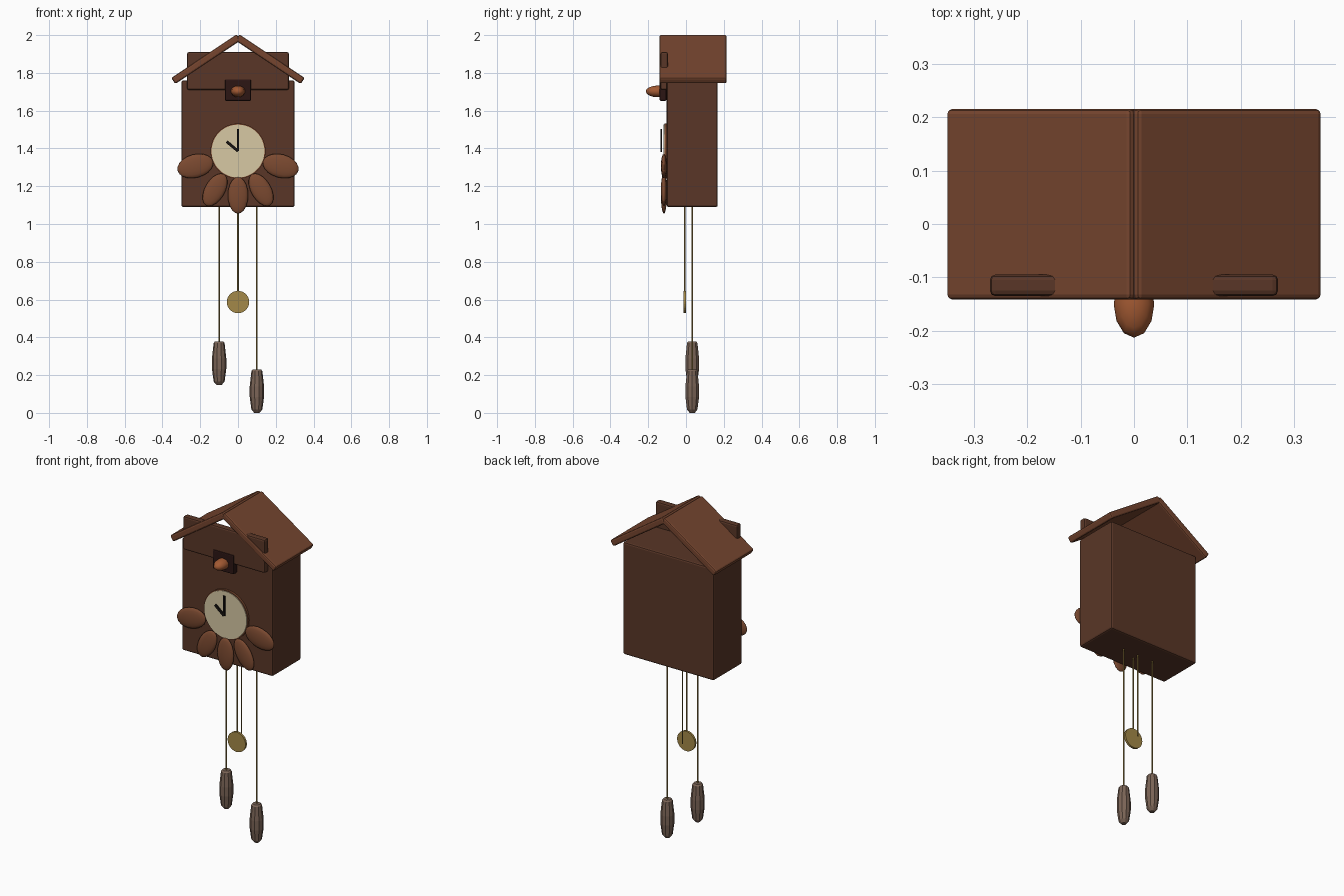
import bpy, bmesh
from math import radians, sin, cos, pi
from mathutils import Matrix, Vector

cube = bpy.data.objects.get("Cube")
if cube:
    bpy.data.objects.remove(cube, do_unlink=True)


def material(name, rgb):
    m = bpy.data.materials.new(name)
    m.use_nodes = True
    m.diffuse_color = (*rgb, 1)
    m.node_tree.nodes["Principled BSDF"].inputs["Base Color"].default_value = (*rgb, 1)
    return m


WALNUT = material("dark walnut", (0.1, 0.037, 0.02))
ROOF = material("roof wood", (0.18, 0.06, 0.028))
CARVED = material("carved wood", (0.2, 0.068, 0.03))
BIRD = material("orange wood", (0.36, 0.1, 0.032))
DOOR = material("door shadow", (0.025, 0.008, 0.007))
CREAM = material("cream dial", (0.68, 0.58, 0.37))
BLACK = material("black hands", (0.008, 0.006, 0.005))
BRASS = material("brass", (0.37, 0.25, 0.065))
IRON = material("weight brown", (0.2, 0.13, 0.095))


def finish(bm, name, mat, matrix=Matrix(), smooth=False):
    mesh = bpy.data.meshes.new(name)
    bmesh.ops.recalc_face_normals(bm, faces=bm.faces)
    for f in bm.faces:
        f.smooth = smooth
    bm.to_mesh(mesh)
    bm.free()
    mesh.materials.append(mat)
    ob = bpy.data.objects.new(name, mesh)
    ob.matrix_world = matrix
    bpy.context.collection.objects.link(ob)
    return ob


def block(name, mat, centre, size, turn=0, bevel=0):
    """Box turned about the y axis, with optional chamfered edges."""
    bm = bmesh.new()
    bmesh.ops.create_cube(bm, size=1)
    bmesh.ops.scale(bm, vec=size, verts=bm.verts)
    if bevel:
        bmesh.ops.bevel(bm, geom=bm.edges[:], offset=bevel, segments=2,
                        profile=0.5, affect='EDGES')
    return finish(bm, name, mat, Matrix.Translation(centre) @ Matrix.Rotation(turn, 4, 'Y'))


def ellipsoid(name, mat, centre, radii, turn=0, segments=16, rings=10):
    bm = bmesh.new()
    bmesh.ops.create_uvsphere(bm, u_segments=segments, v_segments=rings, radius=1)
    bmesh.ops.scale(bm, vec=radii, verts=bm.verts)
    return finish(bm, name, mat,
                  Matrix.Translation(centre) @ Matrix.Rotation(turn, 4, 'Y'), True)


def cylinder(name, mat, centre, radius, depth, sides, facing_front=False):
    bm = bmesh.new()
    bmesh.ops.create_cone(bm, cap_ends=True, segments=sides, radius1=radius,
                          radius2=radius, depth=depth)
    turn = Matrix.Rotation(pi / 2 if facing_front else 0, 4, 'X')
    return finish(bm, name, mat, Matrix.Translation(centre) @ turn)


def cord(name, x, y, bottom, top=1.11):
    cylinder(name, BRASS, (x, y, (top + bottom) / 2), 0.004, top - bottom, 8)


def lathe(name, mat, profile, location, sides):
    bm = bmesh.new()
    rings = [[bm.verts.new((r * cos(2 * pi * i / sides), r * sin(2 * pi * i / sides), z))
              for i in range(sides)] for r, z in profile]
    for low, high in zip(rings, rings[1:]):
        for i in range(sides):
            j = (i + 1) % sides
            bm.faces.new((low[i], low[j], high[j], high[i]))
    bm.faces.new(rings[0])
    bm.faces.new(rings[-1])
    return finish(bm, name, mat, Matrix.Translation(location))


# Case and the board behind the gable
block("case", WALNUT, (0, 0.033, 1.425), (0.6, 0.27, 0.67), bevel=0.01)
block("gable_board", WALNUT, (0, -0.115, 1.81), (0.54, 0.04, 0.2), bevel=0.01)

# Two sloping roof boards
pitch, thick, length = radians(33.7), 0.038, 0.416
for side, label in ((1, "left"), (-1, "right")):
    along = Vector((side * cos(pitch), 0, -sin(pitch)))
    normal = Vector((side * sin(pitch), 0, cos(pitch)))
    ridge = Vector((side * 0.007, 0.037, 2.004))
    block(label + "_roof", ROOF, ridge + along * length / 2 - normal * thick / 2,
          (length, 0.357, thick), side * pitch, 0.009)

# Bird in its doorway
block("bird_door", DOOR, (0, -0.122, 1.709), (0.138, 0.036, 0.114), bevel=0.006)
ellipsoid("bird", BIRD, (0, -0.15, 1.702), (0.038, 0.063, 0.031), segments=12, rings=8)

# Dial with rim and hands
dial_z = 1.386
cylinder("dial_rim", CARVED, (0, -0.105, dial_z), 0.146, 0.018, 48, True)
cylinder("dial", CREAM, (0, -0.108, dial_z), 0.14, 0.02, 48, True)
for name, angle, reach, width in (("minute_hand", 0, 0.118, 0.011),
                                  ("hour_hand", radians(-50), 0.078, 0.015)):
    way = Vector((sin(angle), 0, cos(angle)))
    block(name, BLACK, Vector((0, -0.131, dial_z)) + way * reach / 2,
          (width, 0.007, reach), angle)

# Fan of carved leaves below the dial
ellipsoid("middle_leaf", CARVED, (0, -0.117, 1.152), (0.054, 0.016, 0.097))
for side, label in ((1, "left"), (-1, "right")):
    ellipsoid(label + "_lower_leaf", CARVED, (side * 0.122, -0.117, 1.181),
              (0.053, 0.016, 0.095), side * radians(-30))
    ellipsoid(label + "_upper_leaf", CARVED, (side * 0.226, -0.117, 1.307),
              (0.062, 0.016, 0.097), side * radians(-75))

# Pendulum and the cord behind it
cord("pendulum_rod", 0, -0.007, 0.585)
cylinder("pendulum_bob", BRASS, (0, -0.007, 0.587), 0.059, 0.013, 32, True)
cord("centre_cord", 0, 0.033, 0.585)

# Hanging weights
weight = [(0.014, 0), (0.029, 0.018), (0.038, 0.085), (0.038, 0.14),
          (0.029, 0.222), (0.022, 0.23)]
for x, z, label in ((-0.1, 0.148, "right"), (0.1, 0.0, "left")):
    lathe(label + "_weight", IRON, weight, (x, 0.033, z), 10)
    cord(label + "_cord", x, 0.033, z + 0.22)
